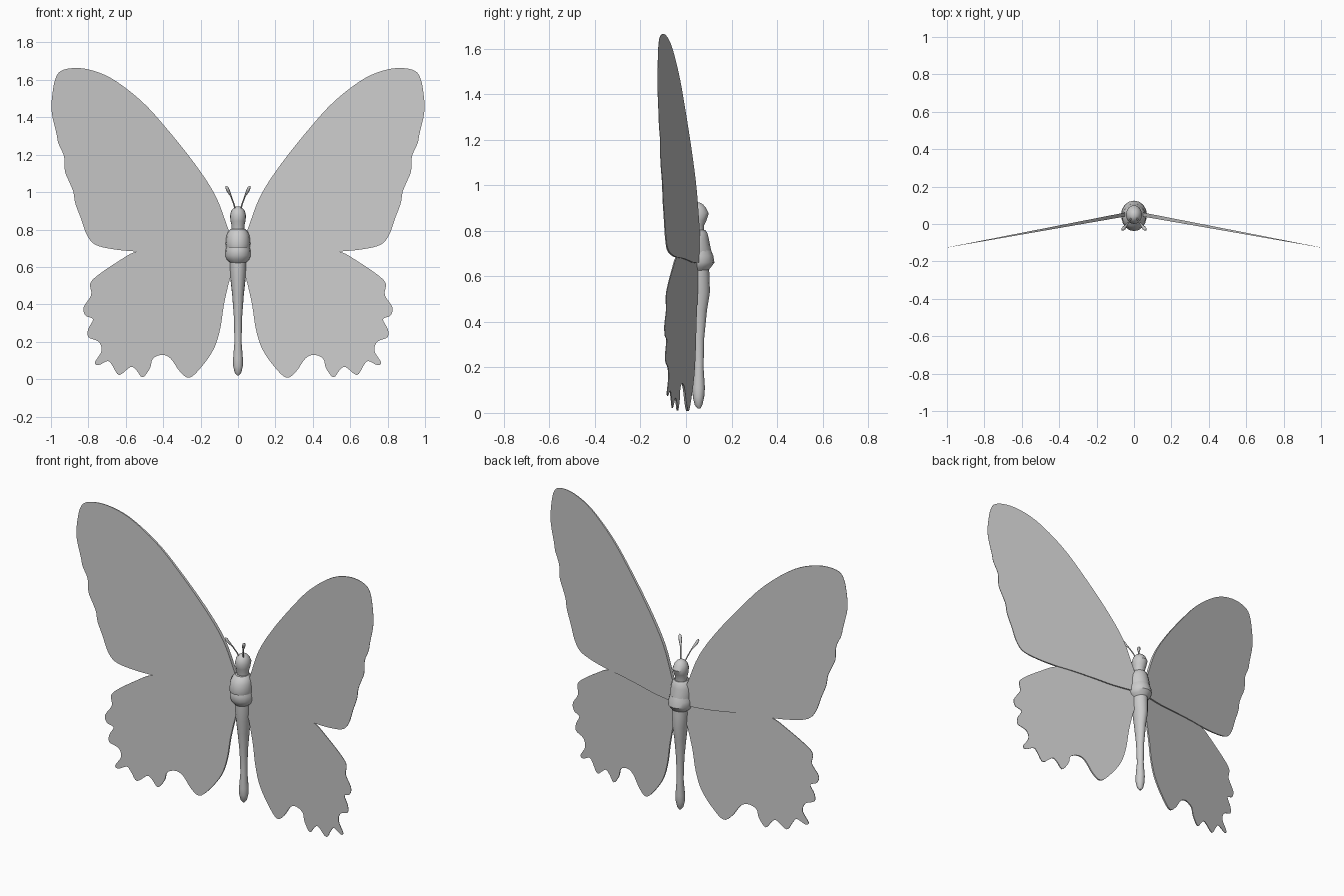
import bpy, bmesh, math
from mathutils import Vector

cube = bpy.data.objects.get("Cube")
if cube:
    bpy.data.objects.remove(cube)

grey = bpy.data.materials.new("plain_grey")
grey.use_nodes = True
COLOUR = (0.6, 0.6, 0.6, 1)
grey.diffuse_color = COLOUR
grey.node_tree.nodes["Principled BSDF"].inputs["Base Color"].default_value = COLOUR


def finish(name, bm, angle):
    bmesh.ops.recalc_face_normals(bm, faces=bm.faces)
    mesh = bpy.data.meshes.new(name)
    bm.to_mesh(mesh)
    bm.free()
    obj = bpy.data.objects.new(name, mesh)
    bpy.context.collection.objects.link(obj)
    mesh.materials.append(grey)
    bpy.ops.object.select_all(action="DESELECT")
    obj.select_set(True)
    bpy.context.view_layer.objects.active = obj
    bpy.ops.object.shade_smooth_by_angle(angle=math.radians(angle))
    return obj


def smooth_path(points, steps=4):
    """Catmull-Rom curve through the points."""
    p = [Vector(q) for q in points]
    p = [p[0]] + p + [p[-1]]
    out = []
    for a, b, c, d in zip(p, p[1:], p[2:], p[3:]):
        for i in range(steps):
            t = i / steps
            out.append(0.5 * (2 * b + (c - a) * t + (2 * a - 5 * b + 4 * c - d) * t ** 2
                              + (3 * b - a - 3 * c + d) * t ** 3))
    return out + [p[-1]]


def loft(name, centres, radii, sides=16, angle=35):
    """Stack horizontal elliptical rings and close both ends."""
    bm = bmesh.new()
    rings = []
    for c, (rx, ry) in zip(centres, radii):
        ring = []
        for i in range(sides):
            a = math.tau * i / sides
            ring.append(bm.verts.new(Vector(c) + Vector((rx * math.cos(a), ry * math.sin(a), 0))))
        rings.append(ring)
    for low, high in zip(rings, rings[1:]):
        for i in range(sides):
            j = (i + 1) % sides
            bm.faces.new((low[i], low[j], high[j], high[i]))
    bm.faces.new(rings[0])
    bm.faces.new(rings[-1])
    return finish(name, bm, angle)


def body_part(name, rows):
    """Rows give height, half width, front y and back y."""
    loft(name, [(0, (f + b) / 2, z) for z, w, f, b in rows],
         [(w, (b - f) / 2) for z, w, f, b in rows])


def wing(name, outline, thickness):
    """Thin swept plate, thick at the root and sharp at the outer edge; mirrored."""
    bm = bmesh.new()
    front, back = [], []
    for x, z in smooth_path(outline):
        x, z = x / 100, z / 100
        y = 0.048 - 0.174 * x
        front.append(bm.verts.new((x, y, z)))
        back.append(bm.verts.new((x, y + thickness * (1.03 - x), z)))
    bm.faces.new(front)
    bm.faces.new(back[::-1])
    for i in range(len(front)):
        j = (i + 1) % len(front)
        bm.faces.new((front[i], back[i], back[j], front[j]))
    obj = finish(name, bm, 30)
    obj.modifiers.new("Mirror", "MIRROR").use_mirror_merge = False


# Wings: outlines in hundredths, from the root around the outer edge
wing("forewings", [
    (2, 72), (5.5, 81), (12, 98), (23, 115), (39, 135), (52, 149), (68, 161), (82, 166),
    (93, 165.5), (97.5, 161), (99.5, 150), (99.5, 142), (97, 131), (96, 126), (93, 119),
    (92.5, 111), (90, 105), (88, 100), (87, 94), (84, 86), (81, 77.5), (76.5, 72),
    (67, 69.5), (55, 68.3), (45, 68), (30, 67), (18, 66), (2, 66)], 0.022)
wing("hindwings", [
    (2, 67), (18, 67), (30, 68), (45, 68.5), (55, 68), (64, 63), (75, 55.5), (79, 51),
    (78.5, 45), (82.5, 38.5), (81.5, 34), (77.5, 32), (80, 27), (80, 22.5), (74.5, 20),
    (73, 15), (76.5, 9), (74.5, 7.5), (69.5, 9.7), (67, 7), (63.5, 2.2), (57.5, 6.5),
    (54.5, 5), (51, 1), (47, 6), (45.5, 11), (40.5, 13), (36, 11), (31, 4), (26, 0.8),
    (20, 6), (13, 16), (9.5, 27), (7.5, 40), (4.5, 53), (2, 60)], 0.012)

# Body sections
body_part("abdomen", [
    (0.02, 0.006, 0.05, 0.064), (0.035, 0.018, 0.038, 0.072), (0.07, 0.026, 0.03, 0.08),
    (0.11, 0.026, 0.028, 0.083), (0.2, 0.019, 0.036, 0.077), (0.33, 0.022, 0.03, 0.08),
    (0.45, 0.031, 0.015, 0.092), (0.53, 0.04, 0.005, 0.105), (0.6, 0.045, 0.0, 0.103),
    (0.66, 0.045, 0.0, 0.1)])
body_part("lower_thorax", [
    (0.622, 0.042, 0.0, 0.095), (0.64, 0.062, -0.018, 0.11), (0.66, 0.07, -0.028, 0.125),
    (0.69, 0.068, -0.03, 0.12), (0.715, 0.06, -0.02, 0.11)])
body_part("upper_thorax", [
    (0.705, 0.064, -0.035, 0.112), (0.725, 0.066, -0.038, 0.108), (0.765, 0.062, -0.03, 0.1),
    (0.79, 0.052, -0.015, 0.094), (0.803, 0.038, 0.0, 0.085)])
body_part("head", [
    (0.79, 0.034, 0.015, 0.08), (0.825, 0.035, 0.012, 0.08), (0.845, 0.04, 0.005, 0.09),
    (0.875, 0.043, 0.0, 0.1), (0.9, 0.036, 0.008, 0.088), (0.915, 0.024, 0.02, 0.075),
    (0.924, 0.01, 0.035, 0.06)])

# Antennae: thin stalks ending in flattened clubs
for side, label in ((1, "left"), (-1, "right")):
    path = [(0.012, 0.035, 0.9), (0.022, 0.02, 0.935), (0.036, 0, 0.975), (0.044, -0.01, 0.99),
            (0.054, -0.022, 1.01), (0.06, -0.028, 1.027), (0.063, -0.03, 1.034)]
    widths = (0.004, 0.004, 0.004, 0.007, 0.01, 0.008, 0.002)
    loft(label + "_antenna", [(side * x, y, z) for x, y, z in path],
         [(w, w) for w in widths], sides=8, angle=60)
